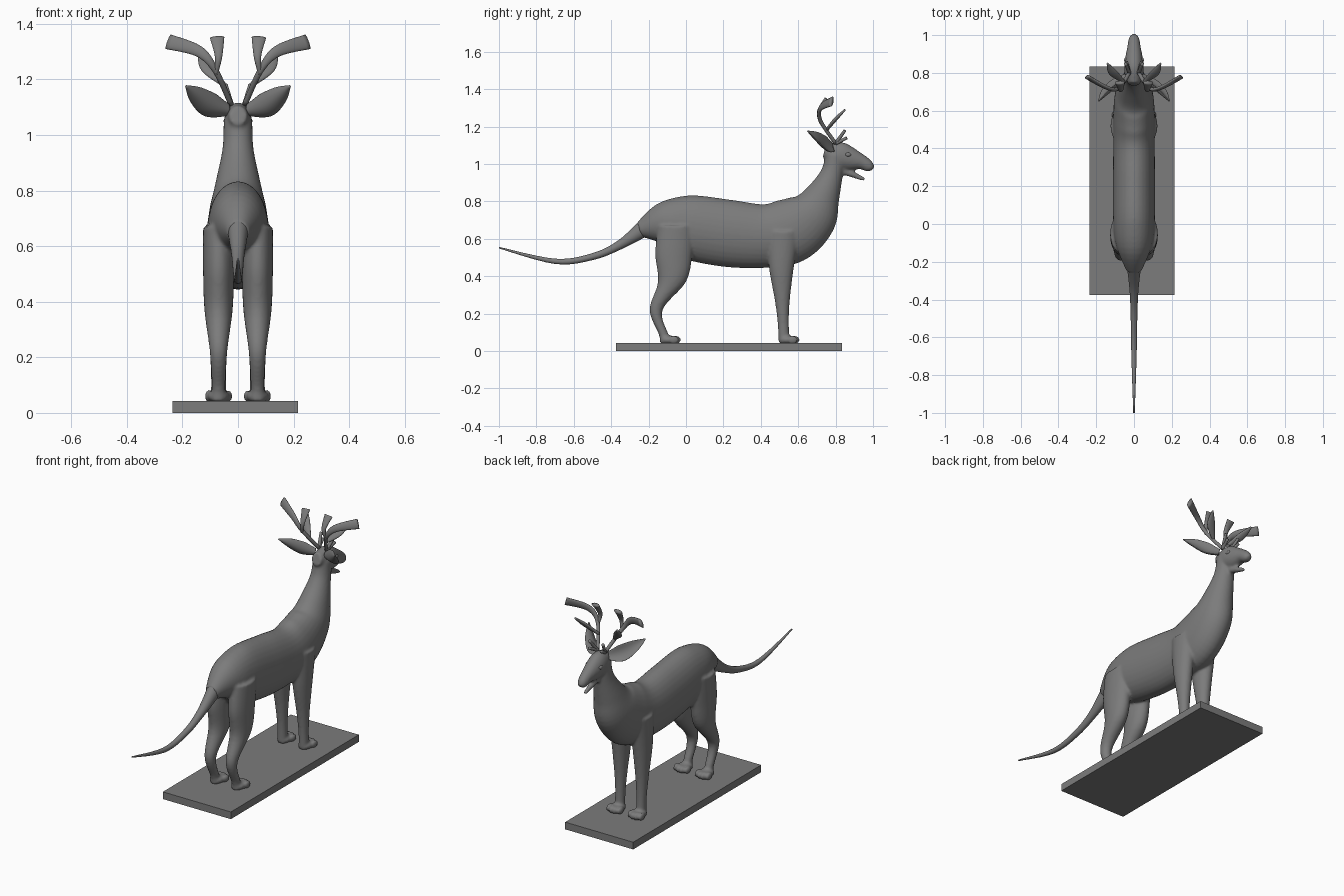
import bpy, bmesh, math
from mathutils import Vector, Matrix

if "Cube" in bpy.data.objects:
    bpy.data.objects.remove(bpy.data.objects["Cube"], do_unlink=True)

grey = bpy.data.materials.new("stone grey")
grey.use_nodes = True
grey.diffuse_color = (.2, .2, .2, 1)
grey.node_tree.nodes["Principled BSDF"].inputs["Base Color"].default_value = grey.diffuse_color

ACROSS = Vector((1, 0, 0))
SLANTED = Vector((-.6, 0, .8))
DOWN = Vector((0, 0, -1))


def fleshy(rings, x=0, limit=.06):
    """Rings of y, z, depth: as wide as deep while slim, flattening towards the limit."""
    return [Vector((x, y, z, limit * math.tanh(depth / limit), depth))
            for y, z, depth in rings]


def blade(rings):
    """Rings of x, y, z, width: round stem that spreads into a thin paddle."""
    return [Vector((x, y, z, width, min(width, .01))) for x, y, z, width in rings]


def smooth_path(rings, steps=6):
    """Pass a smooth curve through the rings, blending position and size alike."""
    path = []
    for i, (start, end) in enumerate(zip(rings, rings[1:])):
        before = rings[max(i - 1, 0)]
        after = rings[min(i + 2, len(rings) - 1)]
        leave, arrive = (end - before) / 2, (after - start) / 2
        for step in range(steps):
            t = step / steps
            ease = t * t * (3 - 2 * t)
            path.append(start.lerp(end, ease) + leave * t * (1 - t) ** 2
                        - arrive * t * t * (1 - t))
    return path + [rings[-1]]


def loft(bm, rings, side=1, hint=ACROSS, level=False, cup=0, sides=24):
    """Closed tube of elliptical rings; level keeps the rings horizontal."""
    path = smooth_path(rings)
    loops = []
    for i, ring in enumerate(path):
        centre, width, depth = ring[:3], ring[3], ring[4]
        ahead = Vector(path[min(i + 1, len(path) - 1)][:3])
        behind = Vector(path[max(i - 1, 0)][:3])
        along = DOWN if level else (ahead - behind).normalized()
        u = (hint - along * hint.dot(along)).normalized()
        v = along.cross(u)
        loop = []
        for k in range(sides):
            angle = math.tau * k / sides
            c, s = math.cos(angle), math.sin(angle)
            p = Vector(centre) + u * width * c + v * (depth * s + cup * width * c * c)
            loop.append(bm.verts.new((p.x * side, p.y, p.z)))
        loops.append(loop)
    for a, b in zip(loops, loops[1:]):
        for k in range(sides):
            n = (k + 1) % sides
            bm.faces.new((a[k], a[n], b[n], b[k]))
    bm.faces.new(loops[0])
    bm.faces.new(loops[-1])


def placed(centre, size):
    return Matrix.Translation(centre) @ Matrix.Diagonal((*size, 1))


def ball(bm, centre, radii):
    bmesh.ops.create_uvsphere(bm, u_segments=16, v_segments=10, radius=1,
                              matrix=placed(centre, radii))


def finish(bm, name, smooth=True):
    bmesh.ops.recalc_face_normals(bm, faces=bm.faces)
    mesh = bpy.data.meshes.new(name)
    bm.to_mesh(mesh)
    bm.free()
    mesh.materials.append(grey)
    for polygon in mesh.polygons:
        polygon.use_smooth = smooth
    obj = bpy.data.objects.new(name, mesh)
    bpy.context.collection.objects.link(obj)
    return obj


# Base slab
FLOOR = .043
bm = bmesh.new()
bmesh.ops.create_cube(bm, size=1, matrix=placed((-.01, .23, FLOOR / 2), (.45, 1.21, FLOOR)))
finish(bm, "base", smooth=False)

# Torso and neck
bm = bmesh.new()
torso = [(-.25, .65, .04), (-.12, .68, .12), (0, .665, .17), (.22, .63, .18),
         (.42, .615, .17), (.56, .645, .175), (.67, .725, .145), (.73, .83, .095),
         (.78, .95, .06), (.8, 1.05, .055)]
loft(bm, fleshy(torso, limit=.125), sides=32)

# Head, upper muzzle and open lower jaw
head = [(.74, 1.07, .035), (.81, 1.05, .07), (.87, 1.03, .065), (.94, 1.01, .04),
        (.98, .985, .03), (.995, .97, .015)]
jaw = [(.82, .975, .025), (.955, .917, .01)]
for part in (head, jaw):
    loft(bm, fleshy(part))

# Legs with four-toed paws
STANCE = .07
hind_leg = [(-.05, .67, .1), (-.065, .52, .1), (-.075, .37, .075), (-.16, .22, .035),
            (-.12, .09, .026), (-.11, FLOOR, .03)]
front_leg = [(.52, .64, .09), (.51, .45, .067), (.515, .27, .04), (.52, .15, .03),
             (.525, FLOOR, .03)]
for side in (-1, 1):
    for leg in (hind_leg, front_leg):
        loft(bm, fleshy(leg, x=STANCE), side, level=True)
        heel = leg[-1][0]
        ball(bm, (side * STANCE, heel + .015, .06), (.04, .045, .025))
        for toe in (-1.5, -.5, .5, 1.5):
            reach = heel + .06 - abs(toe) * .01
            ball(bm, (side * (STANCE + toe * .024), reach, .06), (.013, .028, .023))
body = finish(bm, "body")
fuse = body.modifiers.new("fuse", "REMESH")
fuse.mode = "VOXEL"
fuse.voxel_size = .0075
fuse.use_smooth_shade = True
soften = body.modifiers.new("soften", "SMOOTH")
soften.iterations = 5

# Tail
bm = bmesh.new()
tail = [(-.2, .675, .05), (-.35, .57, .025), (-.5, .505, .018), (-.7, .48, .014),
        (-1, .553, .004)]
loft(bm, fleshy(tail))
finish(bm, "tail")

# Antlers: a main beam, two leafy branches and two small brow tines
root = (.025, .8, 1.11, .01)
beam = [root, (.08, .72, 1.23, .011), (.14, .72, 1.3, .02), (.25, .78, 1.335, .028)]
inner_branch = [(.08, .72, 1.22, .008), (.07, .71, 1.28, .013), (.075, .75, 1.35, .026)]
outer_branch = [(.05, .75, 1.18, .008), (.11, .8, 1.24, .024), (.14, .85, 1.29, .005)]
brow_tines = [[root, (.045, .85, 1.18, .008)], [root, (.04, .86, 1.14, .008)]]
ear = [(.035, .78, 1.085, .024), (.09, .74, 1.1, .045), (.145, .695, 1.14, .032),
       (.187, .65, 1.176, .003)]
for side, label in ((1, "left"), (-1, "right")):
    bm = bmesh.new()
    loft(bm, blade(beam), side, hint=SLANTED)
    for branch in (inner_branch, outer_branch, *brow_tines):
        loft(bm, blade(branch), side)
    finish(bm, label + "_antler")

    # Cupped ear opening forwards
    bm = bmesh.new()
    loft(bm, blade(ear), side, hint=SLANTED, cup=-.45)
    finish(bm, label + "_ear")

    # Eye
    bm = bmesh.new()
    ball(bm, (side * .043, .866, 1.05), (.009, .017, .011))
    finish(bm, label + "_eye")
